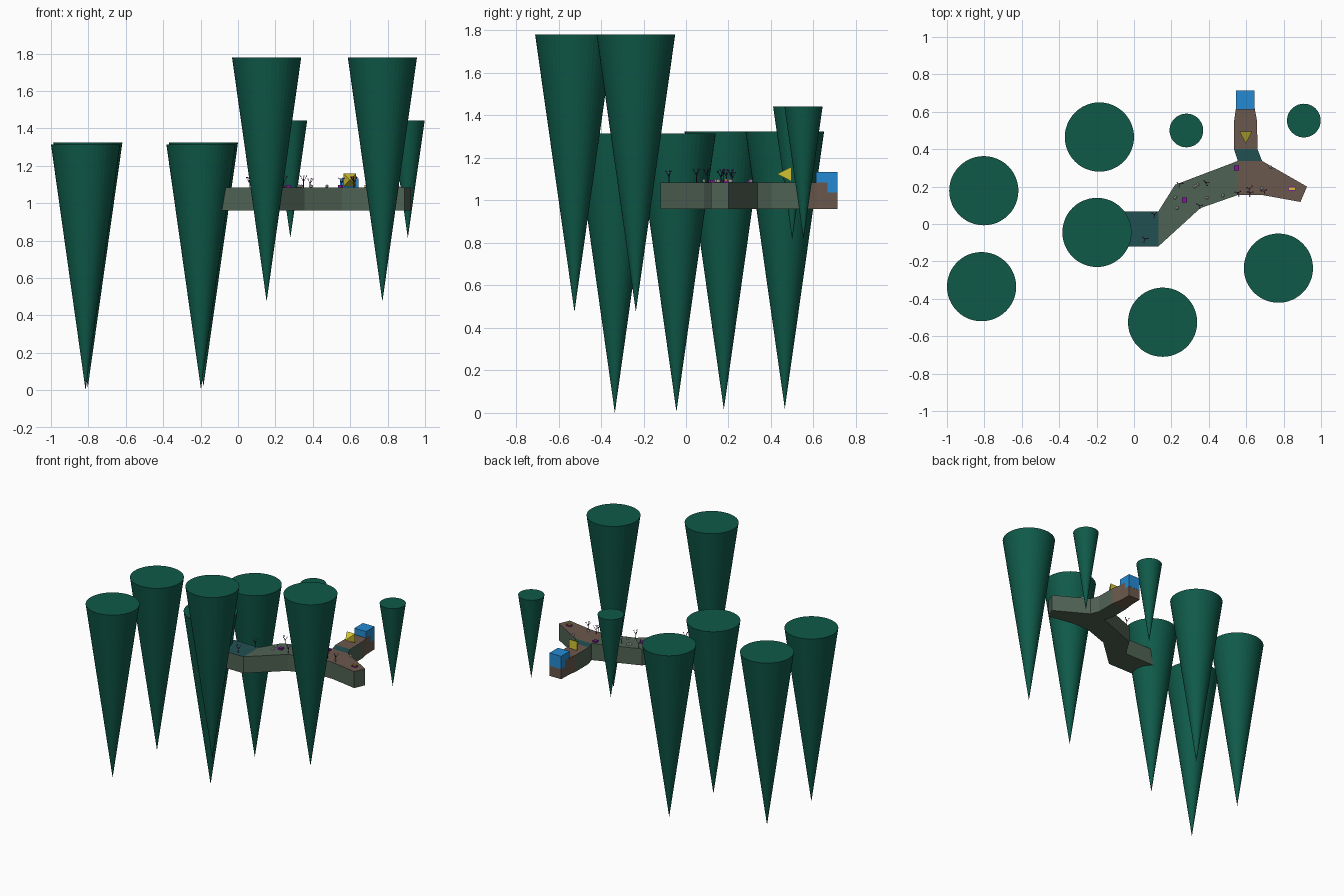
import bpy, bmesh, math, random
from mathutils import Vector, Matrix

if "Cube" in bpy.data.objects:
    bpy.data.objects.remove(bpy.data.objects["Cube"])

random.seed(4)
TOP, BOTTOM = 1.085, 0.96


def material(name, r, g, b):
    lin = lambda c: ((c / 255 + 0.055) / 1.055) ** 2.4 if c > 10 else c / 255 / 12.92
    m = bpy.data.materials.new(name)
    m.diffuse_color = (lin(r), lin(g), lin(b), 1)
    m.use_nodes = True
    m.node_tree.nodes["Principled BSDF"].inputs["Base Color"].default_value = m.diffuse_color
    return m


GREEN = material("deep green", 15, 90, 73)
TEAL = material("dark teal", 34, 80, 82)
STONE = material("grey green stone", 80, 98, 84)
BROWN = material("earth brown", 106, 88, 76)
BLUE = material("sky blue", 36, 138, 210)
GOLD = material("gold", 212, 196, 50)
PURPLE = material("purple", 125, 25, 150)
WHITE = material("pale stone", 215, 220, 218)
STEM = material("dark stem", 60, 30, 75)


def finish(name, bm, *mats):
    mesh = bpy.data.meshes.new(name)
    bm.to_mesh(mesh)
    bm.free()
    for m in mats:
        mesh.materials.append(m)
    ob = bpy.data.objects.new(name, mesh)
    bpy.context.collection.objects.link(ob)
    return ob


def box(name, centre, size, mat):
    bm = bmesh.new()
    bmesh.ops.create_cube(bm, size=1, matrix=Matrix.Translation(centre) @ Matrix.Diagonal((*size, 1)))
    return finish(name, bm, mat)


def rod(bm, a, b, r):
    a, b = Vector(a), Vector(b)
    d = b - a
    rot = d.to_track_quat('Z', 'Y').to_matrix().to_4x4()
    bmesh.ops.create_cone(bm, cap_ends=True, segments=4, radius1=r, radius2=r * 0.5,
                          depth=d.length, matrix=Matrix.Translation((a + b) / 2) @ rot)


# Inverted cones: x, y, radius, tip height, top height
cones = [(-0.803, 0.178, 0.185, 0.015, 1.325), (-0.815, -0.335, 0.185, 0.0, 1.315),
         (-0.198, -0.045, 0.185, 0.005, 1.315), (-0.185, 0.465, 0.185, 0.02, 1.325),
         (0.153, -0.525, 0.185, 0.475, 1.78), (0.772, -0.236, 0.185, 0.475, 1.78),
         (0.28, 0.50, 0.09, 0.815, 1.442), (0.908, 0.553, 0.09, 0.815, 1.442)]
for i, (x, y, r, z0, z1) in enumerate(cones):
    bm = bmesh.new()
    bmesh.ops.create_cone(bm, cap_ends=True, segments=48, radius1=0, radius2=r, depth=z1 - z0,
                          matrix=Matrix.Translation((x, y, (z0 + z1) / 2)))
    bmesh.ops.remove_doubles(bm, verts=bm.verts, dist=1e-5)
    finish(f"hanging_cone_{i + 1}", bm, GREEN)

# Forked walkway: pairs of left / right edge points along the main path and the branch
main = [((-0.15, 0.067), (-0.15, -0.12)), ((0.13, 0.067), (0.13, -0.12)),
        ((0.22, 0.21), (0.355, 0.085)), ((0.555, 0.337), (0.555, 0.155)),
        ((0.685, 0.337), (0.685, 0.155)), ((0.925, 0.20), (0.89, 0.118))]
branch = [((0.555, 0.337), (0.685, 0.337)), ((0.535, 0.40), (0.66, 0.40)),
          ((0.535, 0.55), (0.658, 0.55)), ((0.545, 0.62), (0.645, 0.62)),
          ((0.547, 0.712), (0.643, 0.712))]
top_mats = [1, 0, 0, 2, 2, 1, 2, 2, 2]
bm = bmesh.new()
quads = [(p, q) for path in (main, branch) for p, q in zip(path, path[1:])]
for (p, q), mi in zip(quads, top_mats):
    f = bm.faces.new([bm.verts.new((*c, TOP)) for c in (p[0], p[1], q[1], q[0])])
    f.material_index = mi
bmesh.ops.remove_doubles(bm, verts=bm.verts, dist=1e-4)
ext = bmesh.ops.extrude_face_region(bm, geom=bm.faces[:], use_keep_orig=True)
bmesh.ops.translate(bm, vec=(0, 0, BOTTOM - TOP),
                    verts=[g for g in ext["geom"] if isinstance(g, bmesh.types.BMVert)])
bmesh.ops.recalc_face_normals(bm, faces=bm.faces)
for f in bm.faces:
    if f.normal.z < 0.5:
        x, y, _ = f.calc_center_median()
        f.material_index = 2 if y > 0.5 else 0
finish("walkway", bm, STONE, TEAL, BROWN)

# Blue block at the end of the branch
box("blue_block", (0.595, 0.662, 1.085), (0.098, 0.102, 0.097), BLUE)

# Gold pyramid lying on its side, pointing to the front
bm = bmesh.new()
bmesh.ops.create_cone(bm, cap_ends=True, segments=4, radius1=0.048, radius2=0, depth=0.067,
                      matrix=Matrix.Translation((0.598, 0.462, 1.124))
                      @ Matrix.Rotation(math.pi / 2, 4, 'X') @ Matrix.Rotation(math.pi / 4, 4, 'Z'))
bmesh.ops.remove_doubles(bm, verts=bm.verts, dist=1e-5)
finish("gold_pyramid", bm, GOLD)

# Small slabs on the walkway
for i, (x, y) in enumerate([(0.548, 0.30), (0.27, 0.128)]):
    box(f"purple_slab_{i + 1}", (x, y, TOP + 0.005), (0.028, 0.028, 0.014), PURPLE)
box("end_slab", (0.845, 0.188, TOP + 0.003), (0.036, 0.024, 0.01), PURPLE)
box("end_plate", (0.845, 0.188, TOP + 0.011), (0.03, 0.014, 0.008), GOLD)

# Pale pebbles
bm = bmesh.new()
for x, y in [(0.22, 0.14), (0.23, 0.085), (0.34, 0.21), (0.325, 0.20), (0.39, 0.14),
             (0.475, 0.152), (0.685, 0.19), (0.73, 0.305)]:
    bmesh.ops.create_icosphere(bm, subdivisions=1, radius=0.011,
                               matrix=Matrix.Translation((x, y, TOP + 0.006))
                               @ Matrix.Rotation(random.random() * 3, 4, 'Z') @ Matrix.Diagonal((1.1, 0.8, 0.9, 1)))
finish("pebbles", bm, WHITE)

# Spindly plants: a stem with a few twigs, tipped with purple buds
twigs, buds = bmesh.new(), bmesh.new()
for x, y in [(0.245, 0.213), (0.385, 0.22), (0.62, 0.19), (0.555, 0.165), (0.35, 0.10),
             (0.06, -0.08), (0.11, 0.05), (0.695, 0.175), (0.62, 0.165)]:
    h = random.uniform(0.03, 0.05)
    rod(twigs, (x, y, TOP - 0.003), (x, y, TOP + h), 0.0025)
    for k in range(3):
        a = k * 2.1 + random.random()
        tip = (x + 0.016 * math.cos(a), y + 0.016 * math.sin(a), TOP + h + 0.012)
        rod(twigs, (x, y, TOP + h * 0.6), tip, 0.0018)
        bmesh.ops.create_icosphere(buds, subdivisions=1, radius=0.004, matrix=Matrix.Translation(tip))
finish("plant_stems", twigs, STEM)
finish("plant_buds", buds, PURPLE)
